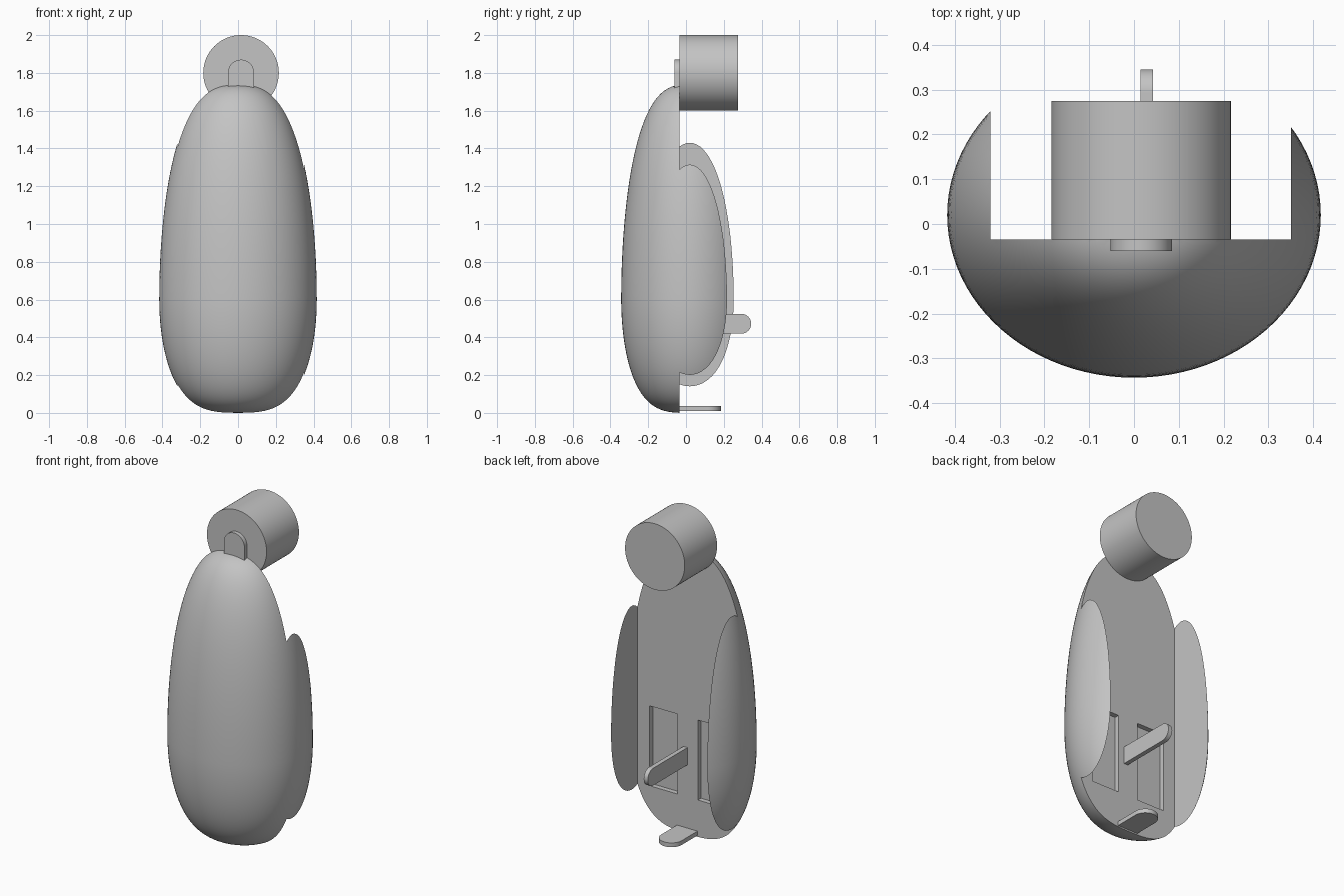
import bpy, bmesh, math

if "Cube" in bpy.data.objects:
    bpy.data.objects.remove(bpy.data.objects["Cube"], do_unlink=True)

GREY = (0.55, 0.55, 0.55, 1)
mat = bpy.data.materials.new("plain_grey")
mat.use_nodes = True
mat.diffuse_color = GREY
mat.node_tree.nodes["Principled BSDF"].inputs["Base Color"].default_value = GREY

MID = 0.016      # x of the fittings
BACK = -0.035    # y of the flat back


def finish(name, bm):
    bmesh.ops.recalc_face_normals(bm, faces=bm.faces)
    me = bpy.data.meshes.new(name)
    bm.to_mesh(me)
    bm.free()
    ob = bpy.data.objects.new(name, me)
    bpy.context.collection.objects.link(ob)
    me.materials.append(mat)
    return ob


def activate(ob):
    bpy.ops.object.select_all(action='DESELECT')
    ob.select_set(True)
    bpy.context.view_layer.objects.active = ob


def smooth(ob):
    activate(ob)
    bpy.ops.object.shade_smooth_by_angle(angle=math.radians(35))


def extrude(name, points, offset):
    """Closed outline pushed along offset."""
    bm = bmesh.new()
    face = bm.faces.new([bm.verts.new(p) for p in points])
    new = bmesh.ops.extrude_face_region(bm, geom=[face])["geom"]
    bmesh.ops.translate(bm, vec=offset, verts=[v for v in new if isinstance(v, bmesh.types.BMVert)])
    ob = finish(name, bm)
    smooth(ob)
    return ob


def tongue(half, start, end, steps=24):
    """Strip outline (across, along) with a round end."""
    arc = [(half * math.cos(math.pi * i / steps),
            end - half + half * math.sin(math.pi * i / steps)) for i in range(steps + 1)]
    return [(half, start)] + arc + [(-half, start)]


def cut(ob, x0, x1, y0, y1, z0, z1):
    cutter = extrude("cutter", [(x0, y0, z0), (x1, y0, z0), (x1, y1, z0), (x0, y1, z0)],
                     (0, 0, z1 - z0))
    cutter.hide_render = True
    mod = ob.modifiers.new("cut", 'BOOLEAN')
    mod.operation = 'DIFFERENCE'
    mod.solver = 'EXACT'
    mod.object = cutter
    activate(ob)
    bpy.ops.object.modifier_apply(modifier=mod.name)
    bpy.data.objects.remove(cutter, do_unlink=True)


# Egg-shaped body: stacked elliptical rings
RINGS, SIDES, WAIST, TOP = 64, 96, 0.6, 1.74
bm = bmesh.new()
rings = []
for i in range(1, RINGS):
    t = -math.pi / 2 + math.pi * i / RINGS
    up = t > 0
    z = WAIST + math.sin(t) * (TOP - WAIST if up else WAIST)
    w = math.cos(t) ** (0.7 if up else 0.6)
    rings.append([bm.verts.new((0.417 * w * math.cos(a), 0.02 + 0.363 * w * math.sin(a), z))
                  for a in (math.tau * k / SIDES for k in range(SIDES))])
for low, high in zip(rings, rings[1:]):
    for k in range(SIDES):
        n = (k + 1) % SIDES
        bm.faces.new((low[k], low[n], high[n], high[k]))
for ring, z in ((rings[0], 0), (rings[-1], TOP)):
    pole = bm.verts.new((0, 0.02, z))
    for k in range(SIDES):
        bm.faces.new((ring[k], ring[(k + 1) % SIDES], pole))
body = finish("body", bm)

# Flat back channel between the side wings, then two shallow slots
cut(body, -0.32, 0.35, BACK, 1, -1, 3)
for x0, x1 in ((-0.24, -0.055), (0.081, 0.268)):
    cut(body, x0, x1, BACK - 0.03, BACK + 0.1, 0.225, 0.71)
smooth(body)

# Drum at the top
extrude("top_drum", [(MID + 0.2 * math.cos(a), BACK, 1.8 + 0.2 * math.sin(a))
                     for a in (math.tau * k / 96 for k in range(96))], (0, 0.31, 0))

# Round-ended tab in front of the drum
extrude("front_tab", [(MID + u, -0.06, v) for u, v in tongue(0.069, 1.65, 1.87)], (0, 0.025, 0))

# Round-ended foot plate at the bottom
extrude("foot_plate", [(MID + u, v, 0.01) for u, v in tongue(0.069, -0.06, 0.185)], (0, 0, 0.026))

# Thin upright peg on the back
extrude("back_peg", [(0.015, v, 0.472 + u) for u, v in tongue(0.0525, -0.06, 0.345)], (0.027, 0, 0))
